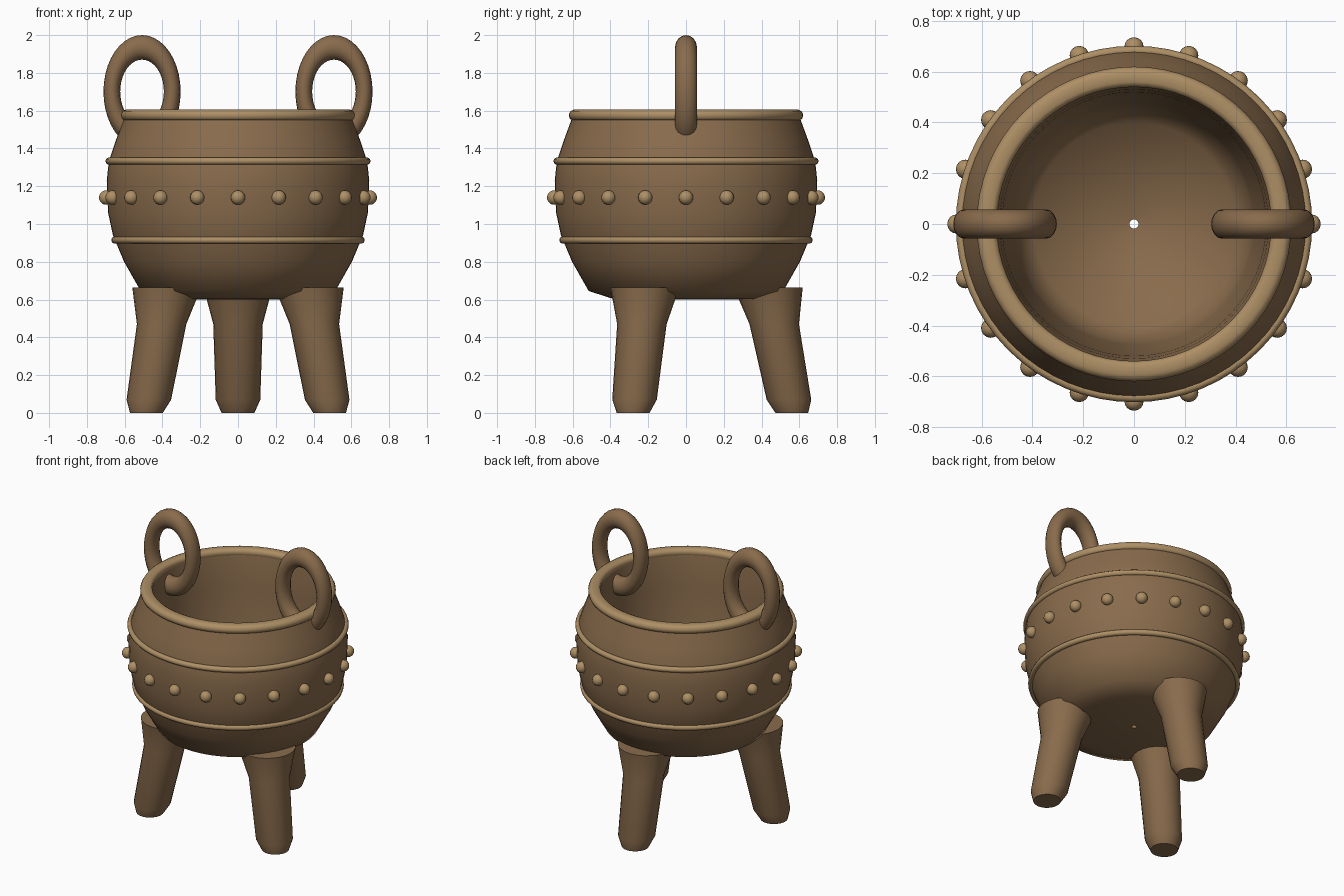
import bpy, math

if "Cube" in bpy.data.objects:
    bpy.data.objects.remove(bpy.data.objects["Cube"])


def material(name, rgb):
    m = bpy.data.materials.new(name)
    m.diffuse_color = (*rgb, 1)
    m.use_nodes = True
    m.node_tree.nodes["Principled BSDF"].inputs["Base Color"].default_value = m.diffuse_color
    return m


bronze = material("bronze", (0.25, 0.148, 0.072))
trim = material("trim_bronze", (0.42, 0.275, 0.13))


def finish(ob, name, mat, angle=35):
    ob.name = name
    ob.data.materials.append(mat)
    bpy.ops.object.select_all(action='DESELECT')
    ob.select_set(True)
    bpy.context.view_layer.objects.active = ob
    bpy.ops.object.shade_smooth_by_angle(angle=math.radians(angle))
    return ob


def rings_mesh(name, rings, n, mat, closed=False, caps=False, angle=35):
    """Skin of horizontal circles, each (x, y, z, radius), from bottom to top."""
    verts = [(x + r * math.cos(2 * math.pi * i / n), y + r * math.sin(2 * math.pi * i / n), z)
             for x, y, z, r in rings for i in range(n)]
    k = len(rings)
    faces = []
    for j in range(k if closed else k - 1):
        a, b = j * n, (j + 1) % k * n
        faces += [(a + i, a + (i + 1) % n, b + (i + 1) % n, b + i) for i in range(n)]
    if caps:
        faces += [tuple(reversed(range(n))), tuple(range((k - 1) * n, k * n))]
    me = bpy.data.meshes.new(name)
    me.from_pydata(verts, [], faces)
    ob = bpy.data.objects.new(name, me)
    bpy.context.collection.objects.link(ob)
    return finish(ob, name, mat, angle)


def lathe(name, profile, mat, angle=35):
    return rings_mesh(name, [(0, 0, z, r) for r, z in profile], 64, mat, closed=True, angle=angle)


# hollow bowl with a tiny hole at the centre of its floor
lathe("bowl", [
    (0.018, 0.60), (0.38, 0.602), (0.515, 0.645), (0.603, 0.80), (0.662, 0.94),
    (0.688, 1.06), (0.695, 1.23), (0.684, 1.33), (0.648, 1.44), (0.60, 1.57),
    (0.545, 1.57), (0.53, 1.48), (0.52, 1.35), (0.51, 1.15),
    (0.475, 0.95), (0.465, 0.88), (0.40, 0.75), (0.018, 0.70)], bronze, 60)

# rounded rim
lathe("rim", [(0.555, 1.55), (0.605, 1.55), (0.617, 1.56), (0.62, 1.58), (0.611, 1.598),
              (0.595, 1.605), (0.56, 1.605), (0.546, 1.598), (0.54, 1.58), (0.545, 1.56)], trim, 60)

# raised bands
for name, z, r in (("upper_band", 1.333, 0.683), ("lower_band", 0.915, 0.652)):
    bpy.ops.mesh.primitive_torus_add(location=(0, 0, z), major_radius=r, minor_radius=0.019,
                                     major_segments=64, minor_segments=10)
    finish(bpy.context.object, name, trim, 60)

# ring of studs
for i in range(20):
    a = 2 * math.pi * i / 20
    bpy.ops.mesh.primitive_uv_sphere_add(segments=16, ring_count=10, radius=0.038,
                                         location=(0.698 * math.cos(a), 0.698 * math.sin(a), 1.14))
    finish(bpy.context.object, f"stud_{i + 1}", trim)

# oval loop handles standing across the rim
for side, s in (("left", -1), ("right", 1)):
    bpy.ops.mesh.primitive_torus_add(location=(s * 0.508, 0, 1.701), rotation=(math.pi / 2, 0, 0),
                                     major_radius=0.209, minor_radius=0.058,
                                     major_segments=40, minor_segments=16)
    ob = bpy.context.object
    ob.scale = (0.765, 1.12, 1)
    finish(ob, f"{side}_handle", bronze, 60)

# three splayed legs: (distance from axis, height, radius)
leg = [(0.56, 0, 0.087), (0.545, 0.07, 0.118), (0.467, 0.47, 0.131), (0.435, 0.665, 0.183)]
for name, deg in (("back_leg", 90), ("left_leg", 210), ("right_leg", 330)):
    c, s = math.cos(math.radians(deg)), math.sin(math.radians(deg))
    rings_mesh(name, [(d * c, d * s, z, r) for d, z, r in leg], 24, bronze, caps=True, angle=55)
